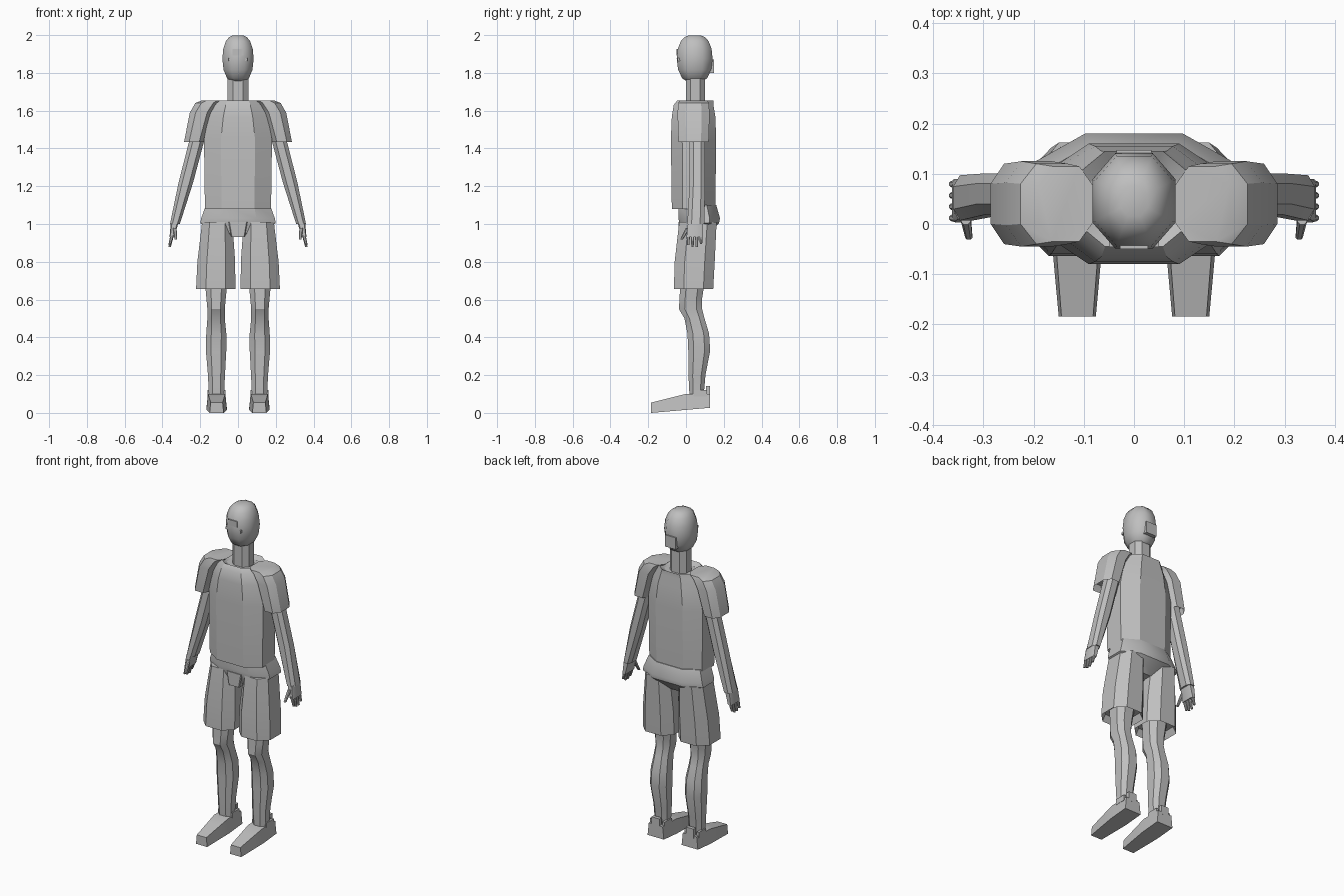
import bpy, bmesh, math
from mathutils import Vector

default_cube = bpy.data.objects.get("Cube")
if default_cube:
    bpy.data.objects.remove(default_cube, do_unlink=True)

grey = bpy.data.materials.new("plain_grey")
grey.use_nodes = True
colour = (.52, .52, .52, 1)
grey.diffuse_color = colour
grey.node_tree.nodes["Principled BSDF"].inputs["Base Color"].default_value = colour

BODY_Y = .04


def finish(name, bm, sharp_angle=30):
    bmesh.ops.recalc_face_normals(bm, faces=bm.faces)
    mesh = bpy.data.meshes.new(name)
    bm.to_mesh(mesh)
    bm.free()
    mesh.materials.append(grey)
    part = bpy.data.objects.new(name, mesh)
    bpy.context.collection.objects.link(part)
    bpy.ops.object.select_all(action='DESELECT')
    bpy.context.view_layer.objects.active = part
    part.select_set(True)
    bpy.ops.object.shade_smooth_by_angle(angle=math.radians(sharp_angle))


def skin(name, loops, sharp_angle=30):
    """Join successive outlines into a closed tube."""
    bm = bmesh.new()
    rows = [[bm.verts.new(point) for point in loop] for loop in loops]
    for lower, upper in zip(rows, rows[1:]):
        for i in range(len(lower)):
            bm.faces.new((lower[i - 1], lower[i], upper[i], upper[i - 1]))
    bm.faces.new(rows[0])
    bm.faces.new(rows[-1])
    finish(name, bm, sharp_angle)


def ring(z, wide, deep, x=0, y=BODY_Y, flat=.5):
    """Octagon whose flat sides cover the given share of its width and depth."""
    quarter = [(flat, 1), (1, flat)]
    outline = []
    for sx, sy in ((1, 1), (1, -1), (-1, -1), (-1, 1)):
        corner = quarter if sx == sy else quarter[::-1]
        outline += [Vector((x + sx * u * wide / 2, y + sy * v * deep / 2, z)) for u, v in corner]
    return outline


def hollow(loops, inset=.85, depth=.04):
    """Add a recess inside the lowest outline, as for a hem or cuff."""
    rim = loops[0]
    centre = sum(rim, Vector()) / len(rim)
    inner = [centre + (p - centre) * inset + Vector((0, 0, depth)) for p in rim]
    return [inner] + loops


def mirrored(loops, side):
    return [[(side * p.x, p.y, p.z) for p in loop] for loop in loops]


def box(name, centre, size):
    bm = bmesh.new()
    bmesh.ops.create_cube(bm, size=1)
    bmesh.ops.scale(bm, vec=size, verts=bm.verts)
    bmesh.ops.translate(bm, vec=centre, verts=bm.verts)
    finish(name, bm)


# Shirt body with a hollow hem and a sunken collar
skin("shirt_body", hollow([
    ring(z=1.08, wide=.35, deep=.23),
    ring(z=1.45, wide=.36, deep=.24),
    ring(z=1.57, wide=.31, deep=.23),
    ring(z=1.63, wide=.26, deep=.21),
    ring(z=1.655, wide=.23, deep=.19, y=.05),
    ring(z=1.635, wide=.17, deep=.14, y=.05),
]))

# Hips and crotch
skin("hips", [
    ring(z=.935, wide=.12, deep=.12, y=.05),
    ring(z=1.005, wide=.4, deep=.21, y=.07),
    ring(z=1.03, wide=.39, deep=.22, y=.07),
    ring(z=1.1, wide=.34, deep=.2, y=.06),
])
skin("crotch_panel", [
    ring(z=.93, wide=.07, deep=.1, y=.01, flat=.9),
    ring(z=1.01, wide=.1, deep=.1, y=.01, flat=.9),
])

# Neck and an egg-shaped head
skin("neck", [ring(z=height, wide=.11, deep=.1, y=.05) for height in (1.62, 1.8)])
head = []
for degrees in (-75, -55, -28, 0, 25, 48, 66, 80):
    angle = math.radians(degrees)
    radius = math.cos(angle) ** .65
    head.append(ring(z=1.875 + .126 * math.sin(angle), wide=.166 * radius,
                     deep=.19 * radius, y=.046, flat=.45))
skin("head", head, sharp_angle=50)
box("rear_head_pad", centre=(0, .13, 1.835), size=(.07, .035, .07))
box("brow_plate", centre=(0, -.046, 1.91), size=(.056, .008, .035))

for name, side in (("left", 1), ("right", -1)):
    # Eyes
    box(name + "_eye", centre=(side * .04, -.037, 1.87), size=(.02, .018, .016))

    # Sleeve with a hollow cuff
    skin(name + "_sleeve", mirrored(hollow([
        ring(z=1.435, x=.232, wide=.107, deep=.16),
        ring(z=1.59, x=.194, wide=.122, deep=.17),
        ring(z=1.64, x=.163, wide=.126, deep=.16),
        ring(z=1.655, x=.136, wide=.108, deep=.15),
    ]), side))

    # Arm
    skin(name + "_arm", mirrored([
        ring(z=1, x=.334, wide=.052, deep=.09, y=.052),
        ring(z=1.22, x=.276, wide=.077, deep=.082, y=.06),
        ring(z=1.55, x=.19, wide=.08, deep=.08, y=.06),
    ], side))

    # Palm, four fingers and thumb
    skin(name + "_palm", mirrored([
        ring(z=.93, x=.35, wide=.025, deep=.086, y=.047, flat=.7),
        ring(z=1.005, x=.336, wide=.04, deep=.08, y=.05, flat=.7),
    ], side))
    for i, length in enumerate((.055, .065, .065, .05)):
        y = .012 + i * .0225
        skin(f"{name}_finger_{i + 1}", mirrored([
            ring(z=.943 - length, x=.362, wide=.012, deep=.012, y=y),
            ring(z=.943, x=.348, wide=.02, deep=.019, y=y),
        ], side))
    skin(name + "_thumb", mirrored([
        ring(z=.918, x=.329, wide=.014, deep=.014, y=-.024),
        ring(z=.98, x=.335, wide=.02, deep=.025, y=.012),
    ], side))

    # Shorts leg with a hollow hem
    skin(name + "_shorts_leg", mirrored(hollow([
        ring(z=.655, x=.118, wide=.208, deep=.208),
        ring(z=.8, x=.115, wide=.2, deep=.212, y=.046),
        ring(z=1.01, x=.11, wide=.16, deep=.198, y=.063),
    ]), side))

    # Bare leg with calf and knee
    skin(name + "_leg", mirrored([
        ring(z=.09, x=.114, wide=.08, deep=.075, y=.056),
        ring(z=.2, x=.114, wide=.09, deep=.09, y=.058),
        ring(z=.33, x=.116, wide=.108, deep=.116, y=.07),
        ring(z=.42, x=.115, wide=.106, deep=.114, y=.065),
        ring(z=.5, x=.116, wide=.092, deep=.106, y=.045),
        ring(z=.55, x=.116, wide=.092, deep=.123, y=.024),
        ring(z=.61, x=.116, wide=.103, deep=.12, y=.026),
        ring(z=.75, x=.115, wide=.13, deep=.135),
    ], side))

    # Shoe growing wider and taller from toe to instep
    shoe = []
    for along in (0, .4, .6, 1):
        growth = min(along / .6, 1)
        half = .037 + .017 * growth
        y = -.184 + .31 * along
        low, high = .027 * along, .055 + .046 * growth
        shoe.append([Vector((.113 + u * half, y, z)) for u, z in
                     ((-1, low), (1, low), (.85, high), (-.85, high))])
    skin(name + "_shoe", mirrored(shoe, side))

    # Heel tab and ankle collar
    box(name + "_heel_tab", centre=(side * .114, .116, .115), size=(.052, .021, .055))
    for part, x in (("inner", .073), ("outer", .155)):
        box(f"{name}_{part}_collar", centre=(side * x, .075, .105), size=(.014, .07, .034))
